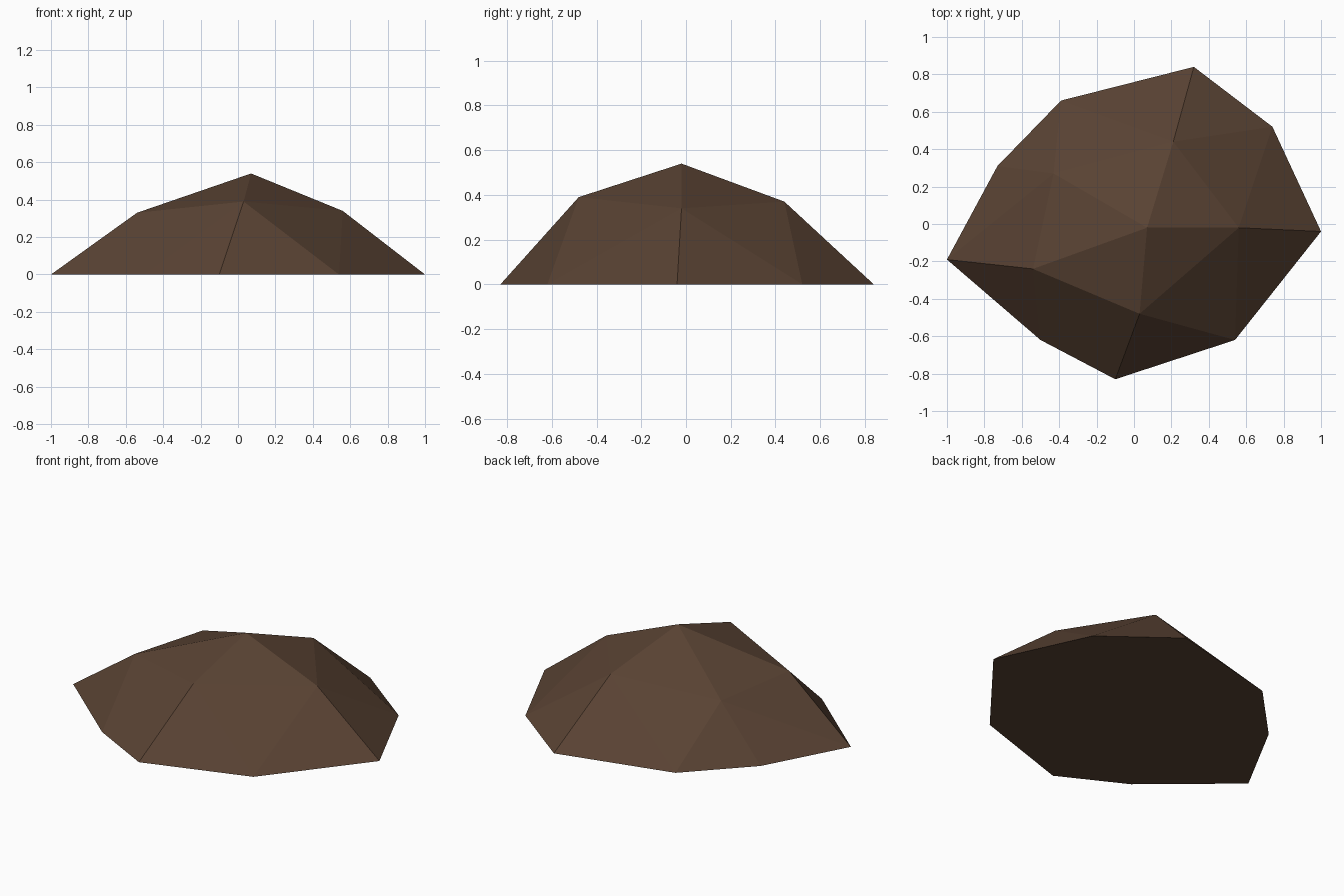
import bpy
import bmesh

cube = bpy.data.objects.get("Cube")
if cube:
    bpy.data.objects.remove(cube, do_unlink=True)

# Earth colour
earth = bpy.data.materials.new("dark brown earth")
earth.use_nodes = True
colour = (0.1, 0.055, 0.033, 1)
earth.diffuse_color = colour
shader = earth.node_tree.nodes["Principled BSDF"]
shader.inputs["Base Color"].default_value = colour
shader.inputs["Roughness"].default_value = 0.9

# Irregular ground outline, shoulder ring and peak
outline = [(-1, -0.19), (-0.5, -0.62), (-0.1, -0.83), (0.54, -0.62), (1, -0.04),
           (0.74, 0.52), (0.32, 0.84), (-0.39, 0.66), (-0.73, 0.31)]
shoulder = [(-0.54, -0.24, 0.33), (0.03, -0.48, 0.39), (0.56, -0.02, 0.34),
            (0.21, 0.44, 0.37), (-0.43, 0.27, 0.31)]
peak = (0.07, -0.02, 0.54)

# Faceted mound stretched over those points
bm = bmesh.new()
for point in [(x, y, 0) for x, y in outline] + shoulder + [peak]:
    bm.verts.new(point)
bmesh.ops.convex_hull(bm, input=bm.verts[:])
bmesh.ops.recalc_face_normals(bm, faces=bm.faces[:])

mesh = bpy.data.meshes.new("mound")
bm.to_mesh(mesh)
bm.free()
mesh.materials.append(earth)
mound = bpy.data.objects.new("mound", mesh)
bpy.context.collection.objects.link(mound)
